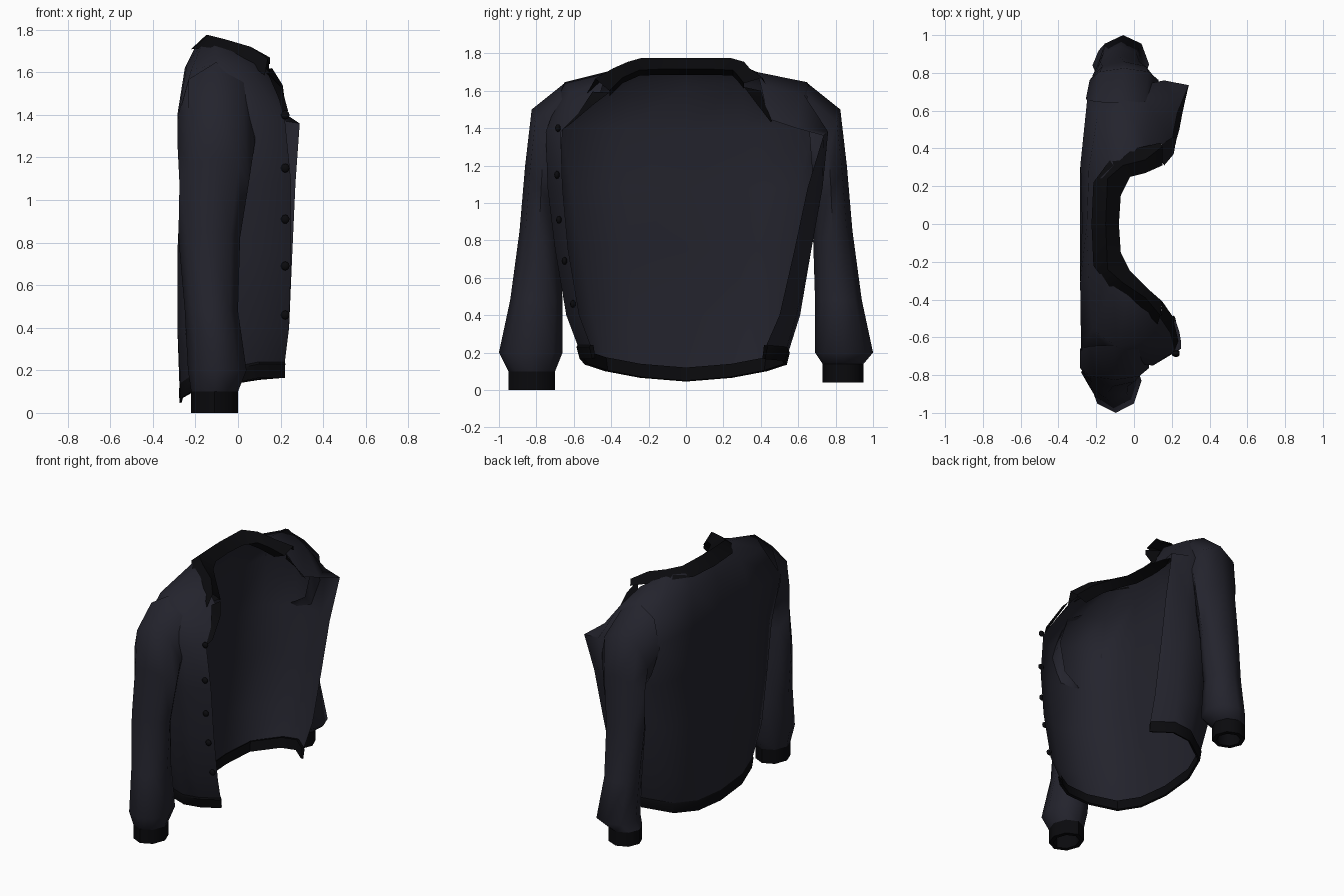
import bpy, bmesh, math
from mathutils import Vector

if "Cube" in bpy.data.objects:
    bpy.data.objects.remove(bpy.data.objects["Cube"])


def material(name, color):
    m = bpy.data.materials.new(name)
    m.diffuse_color = (*color, 1)
    m.use_nodes = True
    m.node_tree.nodes["Principled BSDF"].inputs["Base Color"].default_value = m.diffuse_color
    return m


CLOTH = material("navy_cloth", (0.017, 0.017, 0.026))
TRIM = material("dark_trim", (0.003, 0.003, 0.004))


def loft(name, rows, mat, closed=False, angle=60):
    """Skin a grid of points; closed joins each row into a ring."""
    bm = bmesh.new()
    grid = [[bm.verts.new(p) for p in r] for r in rows]
    n = len(rows[0])
    for a, b in zip(grid, grid[1:]):
        for i in range(n if closed else n - 1):
            j = (i + 1) % n
            bm.faces.new((a[i], a[j], b[j], b[i]))
    bmesh.ops.recalc_face_normals(bm, faces=bm.faces)
    me = bpy.data.meshes.new(name)
    bm.to_mesh(me)
    bm.free()
    ob = bpy.data.objects.new(name, me)
    bpy.context.collection.objects.link(ob)
    me.materials.append(mat)
    bpy.context.view_layer.objects.active = ob
    ob.select_set(True)
    bpy.ops.object.shade_smooth_by_angle(angle=math.radians(angle))
    ob.select_set(False)
    return ob


def join_sides(back, left, right):
    """One row: left front, round the back, right front (swung forward)."""
    neg = [(x, -y, z) for x, y, z in back[1:]] + left
    pos = [(x + .09 * max(0, y - .3), y, z) for x, y, z in back]
    return neg[::-1] + pos + right


# Body: rows from hem to neckline, points from centre back to side seam
back = [
    [(-.275, 0, .12), (-.27, .25, .14), (-.22, .44, .175), (-.05, .55, .21)],
    [(-.285, 0, .40), (-.285, .28, .40), (-.25, .50, .40), (-.05, .61, .40)],
    [(-.285, 0, .75), (-.285, .30, .75), (-.25, .56, .75), (-.05, .67, .75)],
    [(-.27, 0, 1.08), (-.27, .32, 1.08), (-.25, .61, 1.08), (-.06, .69, 1.08)],
    [(-.275, 0, 1.38), (-.285, .32, 1.40), (-.28, .67, 1.40), (-.08, .72, 1.42)],
    [(-.25, 0, 1.62), (-.24, .28, 1.64), (-.22, .56, 1.61), (-.09, .65, 1.645)],
    [(-.20, 0, 1.72), (-.17, .24, 1.73), (-.11, .31, 1.73), (-.03, .38, 1.70)],
]
# Front panels: middle and opening edge, curling inwards
left = [
    [(.10, -.58, .24), (.22, -.51, .24)],
    [(.11, -.64, .40), (.24, -.57, .40)],
    [(.11, -.70, .75), (.25, -.63, .75)],
    [(.11, -.74, 1.08), (.25, -.66, 1.08)],
    [(.10, -.75, 1.38), (.22, -.67, 1.38)],
    [(.07, -.62, 1.59), (.195, -.57, 1.47)],
    [(.08, -.44, 1.65), (.15, -.46, 1.58)],
]
right = [
    [(.10, .54, .23), (.22, .43, .24)],
    [(.12, .59, .40), (.24, .50, .40)],
    [(.14, .67, .75), (.255, .58, .75)],
    [(.15, .73, 1.08), (.27, .65, 1.08)],
    [(.16, .76, 1.38), (.29, .735, 1.36)],
    [(.08, .63, 1.58), (.23, .59, 1.40)],
    [(.08, .40, 1.63), (.20, .44, 1.45)],
]
body = [join_sides(*r) for r in zip(back, left, right)]
loft("jacket_body", body, CLOTH)

# Hem band: follows the lowest body row, with a turned lip
top = [Vector(p) for p in body[0]]
hem = [[p * 1 for p in top],
       [Vector((p.x * 1.01, p.y * 1.01, p.z - .01)) for p in top],
       [Vector((p.x, p.y * .98, p.z - .075)) for p in top],
       [Vector((p.x * .96, p.y * .95, p.z - .07)) for p in top],
       [Vector((p.x * .97, p.y * .97, p.z)) for p in top]]
loft("hem_band", hem, TRIM, angle=40)


def ring(oy, oz, iy, iz, x0, x1, n=8):
    """Ring spanning an outer and inner point in y-z, and x0..x1."""
    o, i = Vector((0, oy, oz)), Vector((0, iy, iz))
    c, d = (o + i) / 2, (o - i) / 2
    cx, rx = (x0 + x1) / 2, (x1 - x0) / 2
    return [c + d * math.cos(t) + Vector((cx + rx * math.sin(t), 0, 0))
            for t in (2 * math.pi * k / n for k in range(n))]


# Sleeves: outer y,z, inner y,z, x range, forward shift of the right one
sleeve = [
    (.64, 1.648, .68, 1.10, -.285, .08, .03),
    (.825, 1.50, .70, 1.05, -.285, .08, .05),
    (.86, 1.20, .69, .95, -.275, .05, .06),
    (.89, .85, .68, .80, -.28, .01, .06),
    (.94, .48, .66, .48, -.25, 0, .05),
    (1.0, .20, .66, .20, -.235, .04, .04),
    (.95, .10, .70, .10, -.22, 0, 0),
]
cuff = [(.95, .10, .70, .10, -.22, 0, 0), (.95, 0, .70, 0, -.22, 0, 0),
        (.92, 0, .73, 0, -.19, -.03, 0), (.92, .12, .73, .12, -.19, -.03, 0)]
for s, label in ((-1, "left"), (1, "right")):
    def placed(r):
        oy, oz, iy, iz, x0, x1, dx = r
        if s > 0:
            x0, x1 = x0 + dx, x1 + dx
            if oz < .15:              # right cuff sits a little higher
                oz, iz, iy = oz + .04, iz + .04, iy + .03
            elif oz < .5:
                iy += .03
        return [(p.x, s * p.y, p.z) for p in ring(oy, oz, iy, iz, x0, x1)]
    loft(label + "_sleeve", [placed(r) for r in sleeve], CLOTH, True)
    loft(label + "_cuff", [placed(r) for r in cuff], TRIM, True, 50)

# Collar: outer fall, crest and inner stand, swept round the neck
outer = join_sides(
    [(-.225, 0, 1.705), (-.215, .22, 1.71), (-.13, .34, 1.71)],
    [(.03, -.44, 1.66), (.125, -.53, 1.585)],
    [(.01, .40, 1.67), (.14, .43, 1.63)])
crest = join_sides(
    [(-.15, 0, 1.775), (-.14, .24, 1.775), (-.06, .31, 1.755)],
    [(.06, -.39, 1.72), (.14, -.485, 1.665)],
    [(.06, .34, 1.72), (.15, .41, 1.67)])
inner = join_sides(
    [(-.08, 0, 1.715), (-.07, .15, 1.715), (-.02, .25, 1.71)],
    [(.07, -.34, 1.67), (.15, -.41, 1.60)],
    [(.06, .27, 1.69), (.15, .31, 1.64)])
stand = [Vector(p) + Vector((-.08, 0, -.03)) for p in inner]
loft("collar", [outer, crest, inner, stand], TRIM, angle=45)

# Lapels: small folded points below the collar
loft("left_lapel", [[(.14, -.50, 1.595), (.15, -.41, 1.59)],
                    [(.19, -.575, 1.48), (.205, -.49, 1.53)],
                    [(.215, -.67, 1.385), (.235, -.62, 1.42)]], TRIM)
loft("right_lapel", [[(.10, .40, 1.60), (.16, .31, 1.62)],
                     [(.155, .425, 1.52), (.21, .37, 1.54)],
                     [(.20, .46, 1.44), (.225, .455, 1.43)]], TRIM)

# Buttons along the left front edge
for k, (y, z) in enumerate([(-.685, 1.40), (-.69, 1.15), (-.68, .91),
                            (-.65, .69), (-.605, .46)]):
    bpy.ops.mesh.primitive_uv_sphere_add(segments=10, ring_count=6, radius=.021,
                                         location=(.222, y, z))
    b = bpy.context.object
    b.name = "button_%d" % (k + 1)
    b.scale = (1, .7, 1)
    b.data.materials.append(TRIM)
    bpy.ops.object.shade_smooth()
    b.select_set(False)
